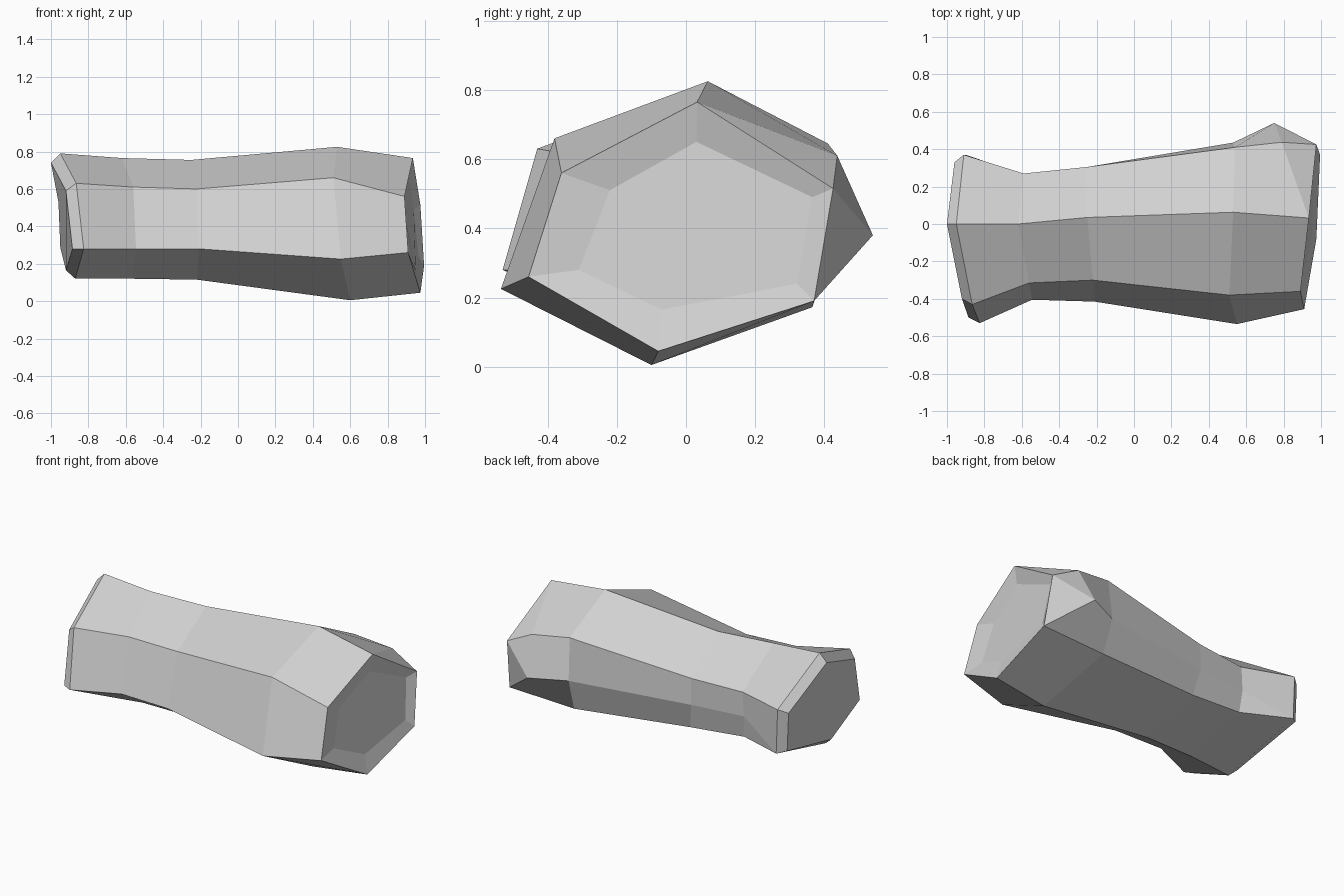
import bpy, bmesh

if "Cube" in bpy.data.objects:
    bpy.data.objects.remove(bpy.data.objects["Cube"])

stone = bpy.data.materials.new("pale_grey_stone")
stone.diffuse_color = (0.64, 0.64, 0.64, 1)
stone.use_nodes = True
stone.node_tree.nodes["Principled BSDF"].inputs["Base Color"].default_value = stone.diffuse_color

# Six-sided cross-sections, ordered:
# top, front upper, front lower, bottom, back lower, back upper
left_cap = [(-1.0, 0, .74), (-.92, -.40, .59), (-.885, -.50, .28),
            (-.92, -.16, .165), (-.95, .33, .285), (-.96, .33, .53)]
left_rim = [(-.95, 0, .79), (-.865, -.43, .63), (-.825, -.53, .28),
            (-.87, -.18, .12), (-.90, .37, .27), (-.91, .37, .555)]
waist = [(-.62, 0, .765), (-.56, -.315, .61), (-.545, -.405, .28),
         (-.57, -.15, .12), (-.59, .25, .25), (-.59, .27, .545)]
middle = [(-.25, .035, .755), (-.22, -.30, .60), (-.21, -.415, .28),
          (-.22, -.14, .115), (-.22, .27, .22), (-.25, .305, .555)]
shoulder = [(.53, .063, .825), (.51, -.38, .66), (.55, -.535, .225),
            (.60, -.10, .005), (.54, .365, .172), (.54, .41, .645)]
right_rim = [(.935, .032, .765), (.89, -.36, .56), (.91, -.455, .26),
             (.975, -.08, .045), (.995, .37, .19), (.975, .425, .515)]
right_recess = [(.915, .03, .65), (.88, -.22, .51), (.895, -.31, .28),
                (.95, -.07, .165), (.965, .32, .24), (.94, .365, .49)]

bm = bmesh.new()


def vert(p):
    return bm.verts.new(p)


rings = [[vert(p) for p in ring] for ring in
         (left_cap, left_rim, waist, middle, shoulder, right_rim, right_recess)]

# Body sides, leaving the back strip open between the two rims
for i in range(6):
    a, b = rings[i], rings[i + 1]
    for j in range(6):
        k = (j + 1) % 6
        if 1 <= i <= 4 and j == 4:
            continue
        if i == 4 and j == 5:
            continue
        bm.faces.new((a[j], a[k], b[k], b[j]))

# End faces
bm.faces.new(rings[0])
bm.faces.new(rings[-1])

# Back crease, which runs into the lower corner at both ends
crease = [rings[1][4], vert((-.60, .268, .39)), vert((-.25, .305, .385)),
          vert((.53, .435, .38))]
for i in range(3):
    a, b, c, d = rings[i + 1], rings[i + 2], crease[i], crease[i + 1]
    bm.faces.new((a[5], b[5], d, c))
    if i == 0:
        bm.faces.new((c, d, b[4]))
    else:
        bm.faces.new((c, d, b[4], a[4]))

# Pointed bulge near the right end of the back
bulge, brow = vert((.75, .54, .38)), vert((.79, .437, .61))
s, r = rings[4], rings[5]
bm.faces.new((s[5], brow, bulge, crease[3]))
bm.faces.new((brow, r[5], bulge))
bm.faces.new((r[5], r[4], bulge))
bm.faces.new((crease[3], bulge, r[4], s[4]))
bm.faces.new((s[0], r[0], brow, s[5]))
bm.faces.new((r[0], r[5], brow))

bmesh.ops.recalc_face_normals(bm, faces=bm.faces)
mesh = bpy.data.meshes.new("long_rock")
bm.to_mesh(mesh)
bm.free()
mesh.materials.append(stone)
bpy.context.collection.objects.link(bpy.data.objects.new("long_rock", mesh))
